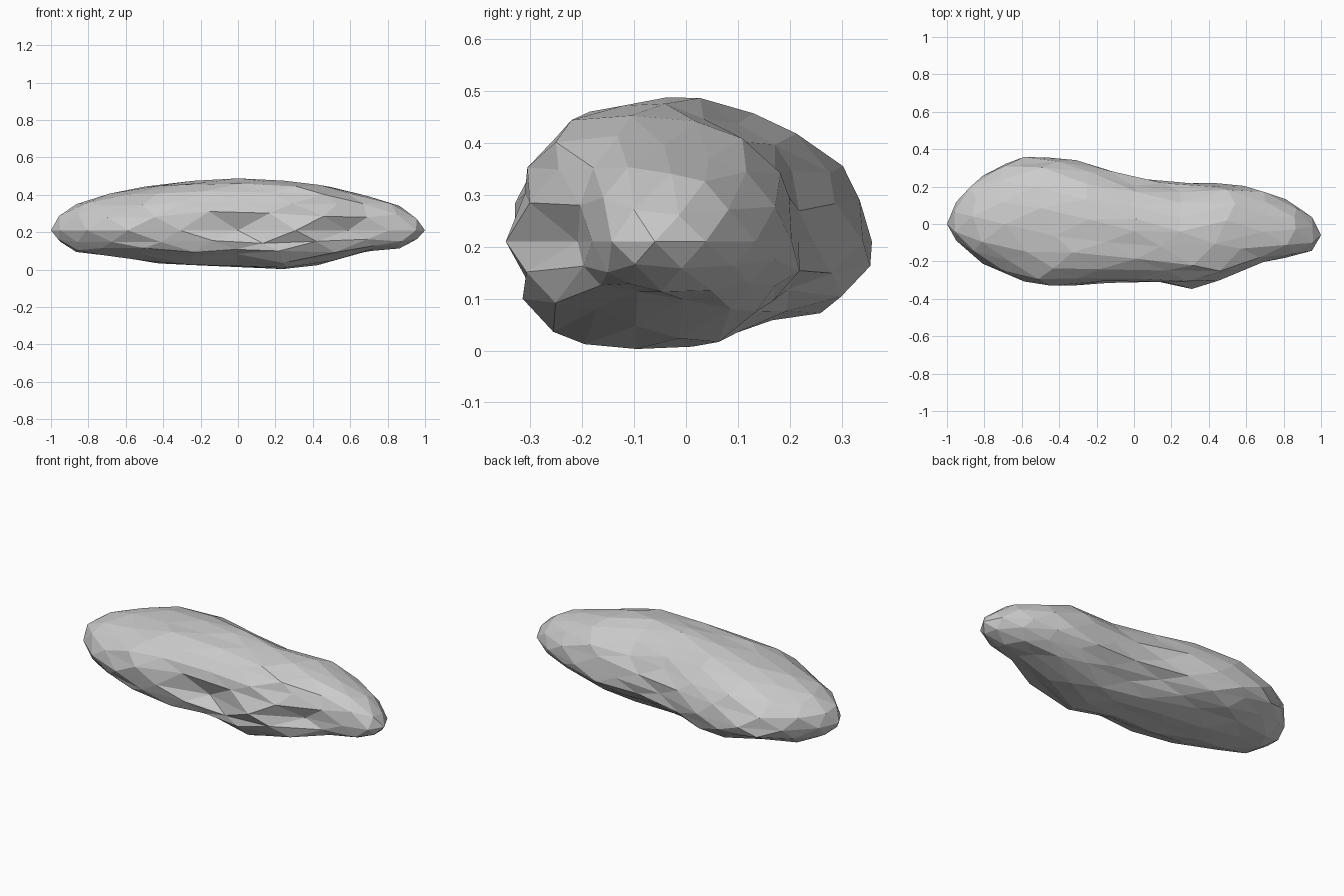
import bpy, bmesh, math, random
from mathutils import Matrix

random.seed(4)
cube = bpy.data.objects.get("Cube")
if cube:
    bpy.data.objects.remove(cube)

# Outline of the rock along its length: (x, offset)
BACK = [(-1, 0), (-.95, .12), (-.87, .22), (-.65, .355), (-.47, .365), (-.3, .34), (0, .245),
        (.25, .215), (.5, .225), (.77, .16), (.95, .04), (1, -.06)]
FRONT = [(-1, 0), (-.95, -.09), (-.8, -.22), (-.6, -.31), (-.47, -.345), (-.2, -.32), (.1, -.32),
         (.33, -.355), (.43, -.325), (.6, -.25), (.75, -.2), (.95, -.145), (1, -.06)]
TOP = [(-1, .21), (-.97, .28), (-.9, .34), (-.73, .395), (-.5, .445), (-.25, .475), (0, .488),
       (.4, .465), (.6, .42), (.85, .35), (.95, .28), (1, .21)]
BOTTOM = [(-1, .21), (-.95, .145), (-.87, .095), (-.6, .065), (-.4, .03), (0, .02), (.31, 0),
          (.4, .02), (.55, .06), (.7, .1), (.88, .115), (.95, .15), (1, .21)]

# Hollows in the front flank: x, z, depth, length, height
DENTS = [(.02, .23, .07, .17, .05), (.58, .19, .06, .14, .04), (-.5, .17, .02, .12, .05)]


def sample(outline, x):
    for (x0, v0), (x1, v1) in zip(outline, outline[1:]):
        if x <= x1:
            return v0 + (v1 - v0) * (x - x0) / (x1 - x0)
    return outline[-1][1]


def shape(co):
    """Move a unit sphere point onto the rock surface."""
    x = max(-1, min(1, co.x))
    radius = math.hypot(co.y, co.z)
    back, front, top, bottom = (sample(o, x) for o in (BACK, FRONT, TOP, BOTTOM))
    mid_y, mid_z = (back + front) / 2, .21
    if radius < .001:
        return x, mid_y, mid_z
    c, s = co.y / radius, co.z / radius
    # The front is fuller than the back
    power = 2 / 2.35 if c < 0 else 1
    y = mid_y + math.copysign(abs(c) ** power, c) * (back - front) / 2
    z = mid_z + math.copysign(abs(s) ** power, s) * (top - mid_z if s > 0 else mid_z - bottom)
    if c < 0:
        for dx, dz, depth, length, height in DENTS:
            y += depth * math.exp(-((x - dx) / length) ** 2 - ((z - dz) / height) ** 2)
    # Slight unevenness away from the outline
    rough = .022 * min(1, 3 * abs(c * s)) * radius
    return (x + random.uniform(-rough, rough), y + random.uniform(-rough, rough) * .6,
            z + random.uniform(-rough, rough) * .6)


# Stone colour
stone = bpy.data.materials.new("stone grey")
stone.use_nodes = True
colour = (.6, .6, .6, 1)
stone.diffuse_color = colour
stone.node_tree.nodes["Principled BSDF"].inputs["Base Color"].default_value = colour

# Faceted rock body
bm = bmesh.new()
bmesh.ops.create_icosphere(bm, subdivisions=3, radius=1,
                           matrix=Matrix.Rotation(math.pi / 2, 4, 'Z'))
for v in bm.verts:
    v.co = shape(v.co)
bmesh.ops.recalc_face_normals(bm, faces=bm.faces)
mesh = bpy.data.meshes.new("rock")
bm.to_mesh(mesh)
bm.free()
mesh.materials.append(stone)
rock = bpy.data.objects.new("rock", mesh)
bpy.context.collection.objects.link(rock)
